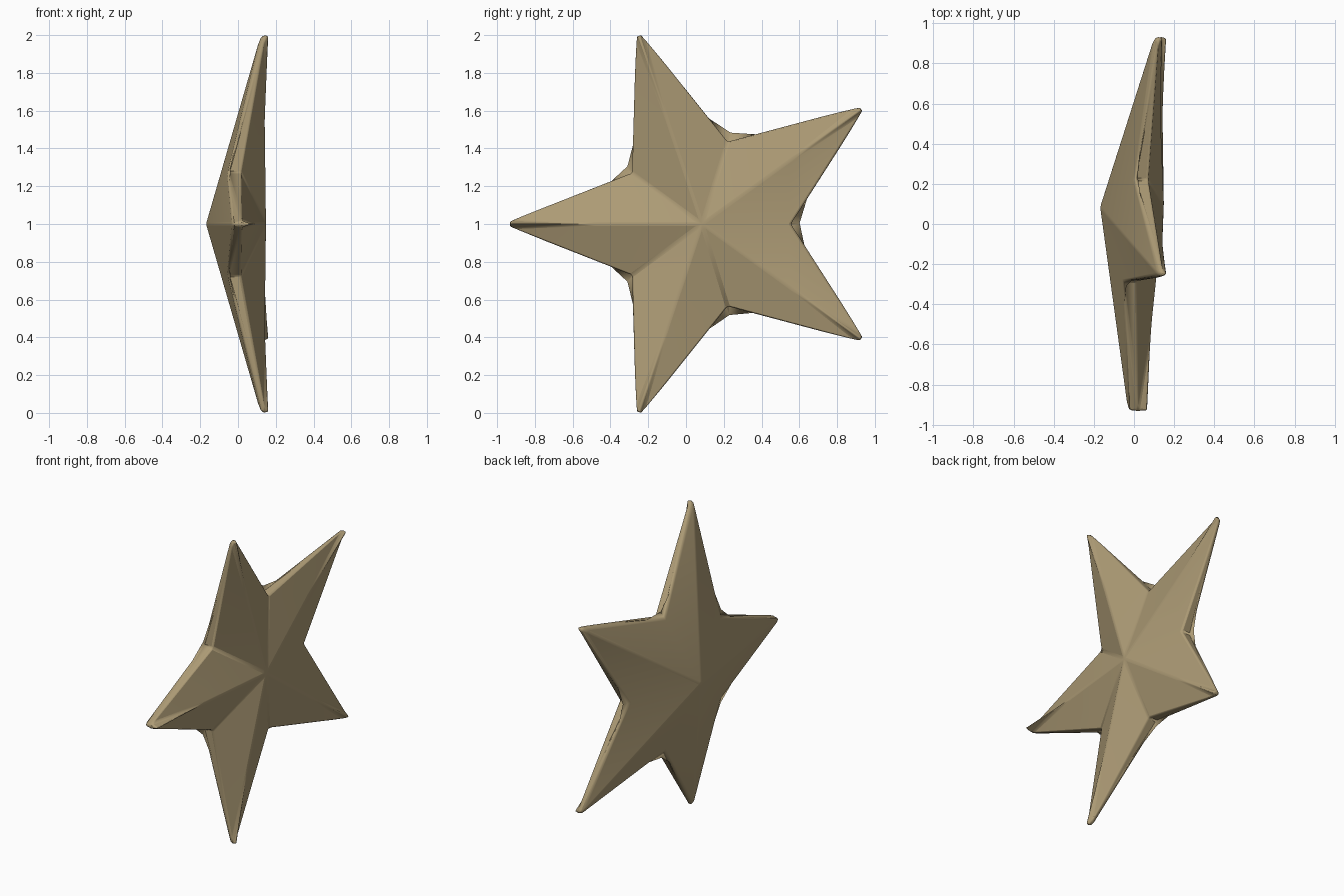
import bpy, bmesh, math
from mathutils import Vector

if "Cube" in bpy.data.objects:
    bpy.data.objects.remove(bpy.data.objects["Cube"])

CY, CZ = 0.085, 1.0            # star centre in the y-z plane
# tips: y, z, back ridge x, front ridge x
TIPS = [(0.93, 1.61, 0.10, 0.145), (-0.25, 2.0, 0.12, 0.165), (-0.935, 1.0, -0.03, 0.07),
        (-0.25, 0.0, 0.12, 0.165), (0.93, 0.39, 0.11, 0.165)]
# notches between one tip and the next: y, z, middle x
NOTCHES = [(0.22, 1.435, 0.035), (-0.285, 1.27, -0.02), (-0.285, 0.73, -0.02),
           (0.22, 0.565, 0.035), (0.555, 1.0, 0.06)]

bm = bmesh.new()
front = bm.verts.new((0.15, CY, CZ))
back = bm.verts.new((-0.17, CY, CZ))

# valley ends, a thin rim at every notch
rims = [(bm.verts.new((x + 0.035, y, z)), bm.verts.new((x - 0.035, y, z))) for y, z, x in NOTCHES]

# ridged arms
for i, (y, z, xb, xf) in enumerate(TIPS):
    out = Vector((0, y - CY, z - CZ))
    side = Vector((0, -out.z, out.y)).normalized() * 0.018
    tip_f = bm.verts.new((xf, y, z))
    tip_b = bm.verts.new((xb, y, z))
    mid = front.co.lerp(tip_f.co, 0.55)
    mid.x -= 0.015
    ridge = bm.verts.new(mid)
    mid_tip = (tip_f.co + tip_b.co) / 2
    corners = []
    for s, (rf, rb) in ((1, rims[i]), (-1, rims[i - 1])):
        c = bm.verts.new(mid_tip + side * s - out.normalized() * 0.008)
        corners.append(c)
        for f in ((front, ridge, rf), (ridge, tip_f, c), (ridge, c, rf),
                  (back, rb, tip_b), (rb, c, tip_b), (rf, c, rb)):
            bm.faces.new(f)
    bm.faces.new((tip_f, corners[0], tip_b, corners[1]))

bmesh.ops.recalc_face_normals(bm, faces=bm.faces)
mesh = bpy.data.meshes.new("star")
bm.to_mesh(mesh)
bm.free()
star = bpy.data.objects.new("star", mesh)
bpy.context.collection.objects.link(star)

# softened edges
bev = star.modifiers.new("soft_edges", 'BEVEL')
bev.width = 0.01
bev.segments = 2
bev.limit_method = 'ANGLE'
bev.angle_limit = math.radians(15)

mat = bpy.data.materials.new("tan")
mat.diffuse_color = (0.42, 0.33, 0.18, 1)
mat.use_nodes = True
mat.node_tree.nodes["Principled BSDF"].inputs["Base Color"].default_value = mat.diffuse_color
mesh.materials.append(mat)

bpy.context.view_layer.objects.active = star
star.select_set(True)
bpy.ops.object.shade_smooth_by_angle(angle=math.radians(20))
